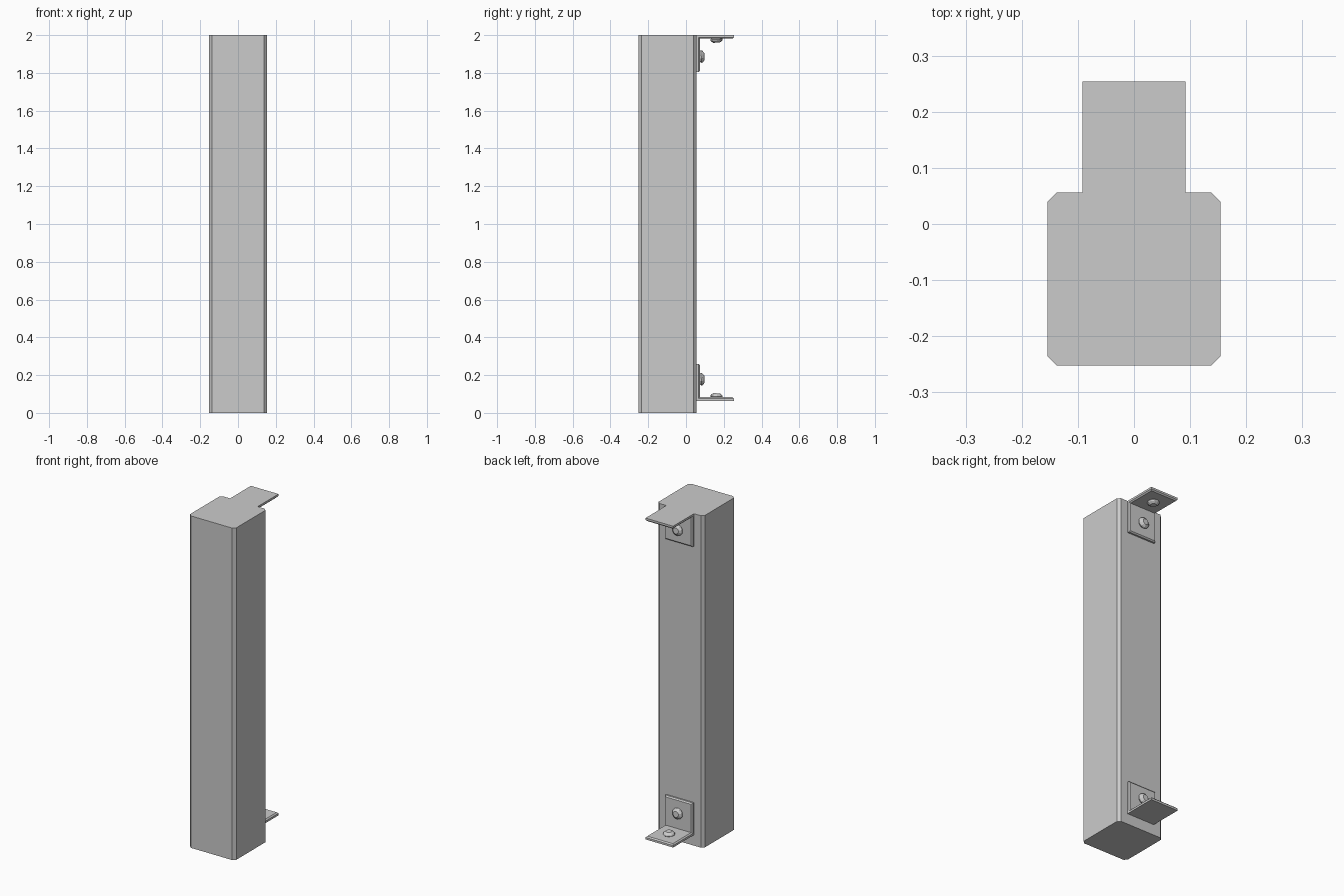
import bpy, bmesh, math
from mathutils import Matrix, Vector

if "Cube" in bpy.data.objects:
    bpy.data.objects.remove(bpy.data.objects["Cube"])


def finish(bm, name):
    bmesh.ops.recalc_face_normals(bm, faces=bm.faces)
    me = bpy.data.meshes.new(name)
    bm.to_mesh(me)
    bm.free()
    ob = bpy.data.objects.new(name, me)
    bpy.context.collection.objects.link(ob)
    return ob


def extrude(bm, points, vec):
    face = bm.faces.new([bm.verts.new(p) for p in points])
    res = bmesh.ops.extrude_face_region(bm, geom=[face], use_keep_orig=True)
    verts = [g for g in res["geom"] if isinstance(g, bmesh.types.BMVert)]
    bmesh.ops.translate(bm, verts=verts, vec=vec)
    bmesh.ops.recalc_face_normals(bm, faces=bm.faces)


# Tall post with chamfered vertical edges
x, y0, y1, c = 0.154, -0.252, 0.056, 0.016
bm = bmesh.new()
extrude(bm, [(-x + c, y0, 0), (x - c, y0, 0), (x, y0 + c, 0), (x, y1 - c, 0),
             (x - c, y1, 0), (-x + c, y1, 0), (-x, y1 - c, 0), (-x, y0 + c, 0)],
        (0, 0, 2))
finish(bm, "post")


def bracket(name, z, s):
    """L bracket: z is the outer level of the shelf, s the way the upright points."""
    w, t, ya, yb, h = 0.092, 0.019, 0.054, 0.254, 0.196
    prof = [(ya, 0), (yb, 0), (yb, t), (ya + t, t), (ya + t, h), (ya, h)]
    bm = bmesh.new()
    extrude(bm, [(-w, y, z + s * q) for y, q in prof], (2 * w, 0, 0))
    # chamfer the rim of the two inner faces
    inner = [f for f in bm.faces if abs(f.normal.x) < 0.5 and
             ((f.calc_center_median() - Vector((0, ya + t, z + s * (t + h) / 2))).length < 0.001 or
              (f.calc_center_median() - Vector((0, (ya + t + yb) / 2, z + s * t))).length < 0.001)]
    rim = [e for e in bm.edges if sum(f in inner for f in e.link_faces) == 1]
    bmesh.ops.bevel(bm, geom=rim, offset=0.007, segments=1, affect='EDGES')
    finish(bm, name)


def screw(name, pos, axis, spin):
    """Domed screw head, slightly tilted, seated in a plate."""
    rings = [(0.026, -0.006), (0.034, 0.005), (0.031, 0.012), (0.018, 0.022)]
    n = 10
    bm = bmesh.new()
    loops = [[bm.verts.new((r * math.cos(2 * math.pi * i / n),
                            r * math.sin(2 * math.pi * i / n), h)) for i in range(n)]
             for r, h in rings]
    for a, b in zip(loops, loops[1:]):
        for i in range(n):
            j = (i + 1) % n
            bm.faces.new((a[i], a[j], b[j], b[i]))
    bm.faces.new(loops[0][::-1])
    bm.faces.new(loops[-1])
    ob = finish(bm, name)
    rot = Vector(axis).to_track_quat('Z', 'Y').to_matrix().to_4x4()
    ob.matrix_world = Matrix.Translation(pos) @ rot @ Matrix.Rotation(spin, 4, 'Z')


# Upper and lower brackets, each with two screws
for label, z, s in (("upper", 2.0, -1), ("lower", 0.064, 1)):
    bracket(label + "_bracket", z, s)
    screw(label + "_wall_screw", (0, 0.076, z + s * 0.114), (0, 1, 0.06), 0.3)
    screw(label + "_shelf_screw", (0, 0.161, z + s * 0.018), (0, 0.06, s), 0.1)
